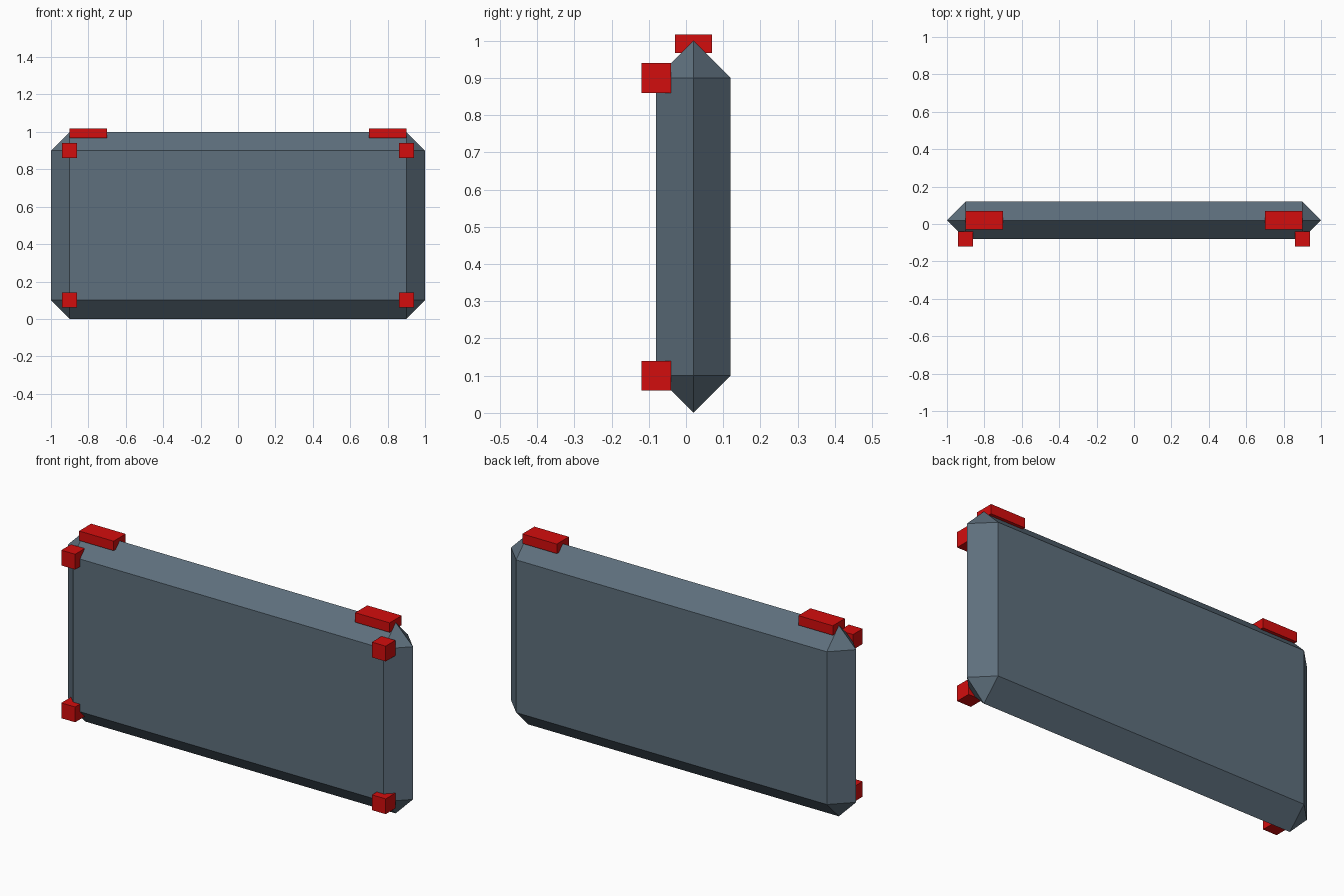
import bpy, bmesh
from mathutils import Vector

if "Cube" in bpy.data.objects:
    bpy.data.objects.remove(bpy.data.objects["Cube"])


def material(name, rgb):
    mat = bpy.data.materials.new(name)
    mat.diffuse_color = (*rgb, 1)
    mat.use_nodes = True
    mat.node_tree.nodes["Principled BSDF"].inputs["Base Color"].default_value = mat.diffuse_color
    return mat


slate = material("slate_grey", (0.112, 0.16, 0.205))
red = material("red", (0.65, 0.004, 0.004))


def finish(bm, name, mat):
    bmesh.ops.recalc_face_normals(bm, faces=bm.faces)
    mesh = bpy.data.meshes.new(name)
    bm.to_mesh(mesh)
    bm.free()
    mesh.materials.append(mat)
    bpy.context.collection.objects.link(bpy.data.objects.new(name, mesh))


def box(name, center, size, mat):
    bm = bmesh.new()
    bmesh.ops.create_cube(bm, size=1)
    for v in bm.verts:
        v.co = Vector(a * s + c for a, s, c in zip(v.co, size, center))
    finish(bm, name, mat)


# Panel: front and back rectangles joined by a ridge, all corners chamfered
MID_Y, MID_Z, BEVEL = 0.02, 0.5, 0.1
bm = bmesh.new()


def vert(x, y, z):
    return bm.verts.new((x, MID_Y + y, MID_Z + z))


corners = [(-1, -1), (1, -1), (1, 1), (-1, 1)]
front = [vert(sx * 0.9, -BEVEL, sz * 0.4) for sx, sz in corners]
back = [vert(sx * 0.9, BEVEL, sz * 0.4) for sx, sz in corners]
side = [vert(sx, 0, sz * 0.4) for sx, sz in corners]
edge = [vert(sx * 0.9, 0, sz * 0.5) for sx, sz in corners]
for plate in (front, back):
    bm.faces.new(plate)
    for i in range(4):
        j = (i + 1) % 4
        ridge = edge if i % 2 == 0 else side
        bm.faces.new((plate[i], plate[j], ridge[j], ridge[i]))
        bm.faces.new((plate[i], side[i], edge[i]))
finish(bm, "panel", slate)

# Front corner studs and top clips, mirrored left and right
for sx, label in ((-1, "left"), (1, "right")):
    for z, level in ((0.1, "lower"), (0.9, "upper")):
        box(f"corner_stud_{level}_{label}", (sx * 0.9, -0.08, z), (0.08, 0.08, 0.08), red)
    box(f"top_clip_{label}", (sx * 0.8, 0.02, 0.992), (0.2, 0.1, 0.05), red)
